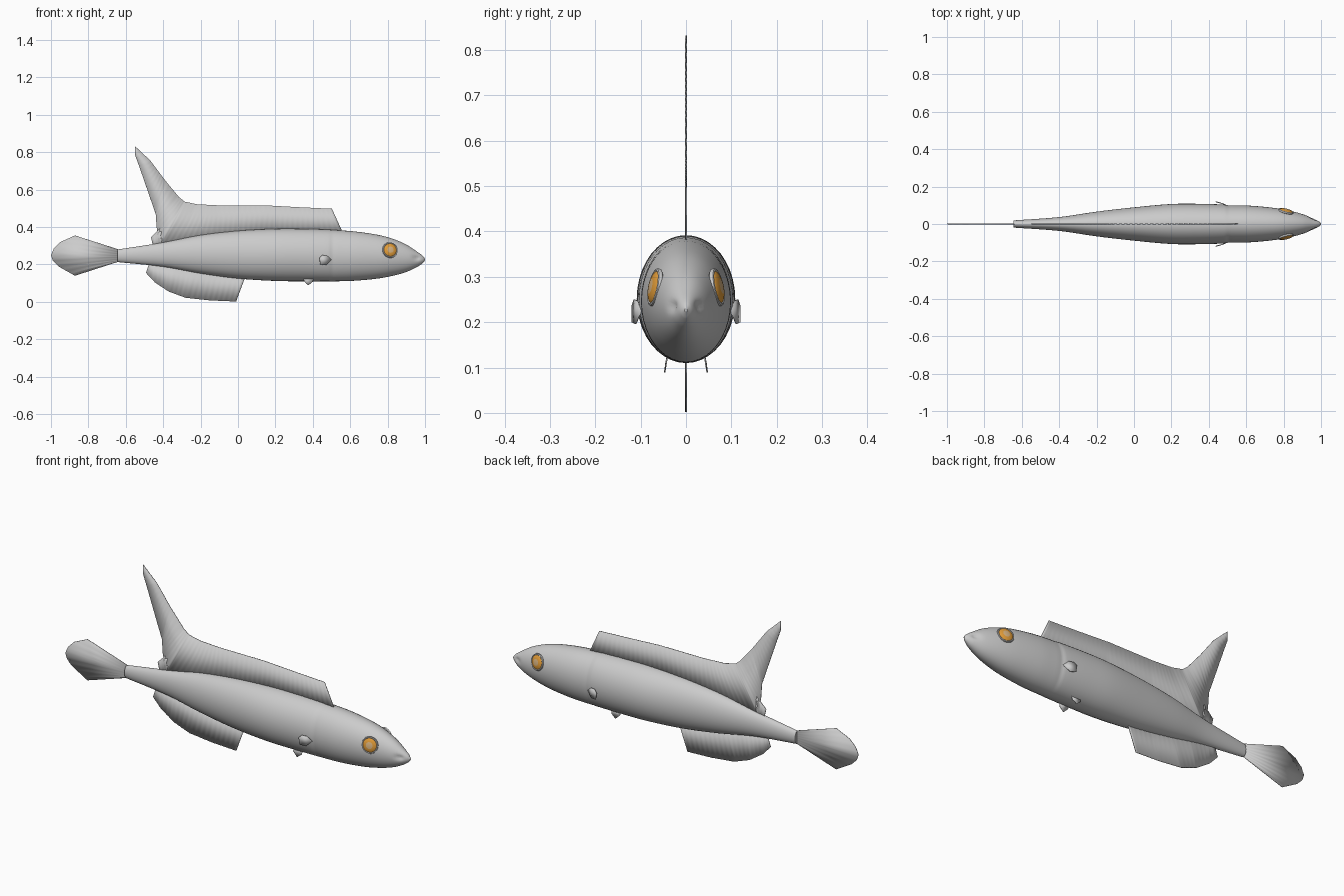
import bpy, bmesh, math
from mathutils import Vector

cube = bpy.data.objects.get("Cube")
if cube:
    bpy.data.objects.remove(cube, do_unlink=True)


def material(name, rgb):
    m = bpy.data.materials.new(name)
    m.use_nodes = True
    m.diffuse_color = (*rgb, 1)
    m.node_tree.nodes["Principled BSDF"].inputs["Base Color"].default_value = (*rgb, 1)
    return m


GREY = material("fish grey", (0.6, 0.6, 0.6))
ORANGE = material("eye orange", (0.75, 0.33, 0.04))
AMBER = material("pupil pale amber", (0.68, 0.45, 0.22))


def finish(name, bm, mats, angle=40):
    bmesh.ops.recalc_face_normals(bm, faces=bm.faces)
    mesh = bpy.data.meshes.new(name)
    bm.to_mesh(mesh)
    bm.free()
    for m in mats:
        mesh.materials.append(m)
    ob = bpy.data.objects.new(name, mesh)
    bpy.context.collection.objects.link(ob)
    bpy.ops.object.select_all(action="DESELECT")
    ob.select_set(True)
    bpy.context.view_layer.objects.active = ob
    bpy.ops.object.shade_smooth_by_angle(angle=math.radians(angle))
    return ob


def thicken(ob, t=0.003):
    mod = ob.modifiers.new("thickness", "SOLIDIFY")
    mod.thickness = t
    mod.offset = 0


def spline(pts, steps):
    """Smooth rows running through the given rows, by non-uniform Hermite in x."""
    pts = [Vector(p) for p in pts]
    slope = []
    for i in range(len(pts)):
        a, b = pts[max(i - 1, 0)], pts[min(i + 1, len(pts) - 1)]
        slope.append((b - a) / (b[0] - a[0]))
    out = []
    for i in range(len(pts) - 1):
        p, q = pts[i], pts[i + 1]
        h = q[0] - p[0]
        for k in range(steps):
            t = k / steps
            out.append(p * (2*t**3 - 3*t*t + 1) + slope[i] * h * (t**3 - 2*t*t + t)
                       + q * (3*t*t - 2*t**3) + slope[i + 1] * h * (t**3 - t*t))
    return out + [pts[-1]]


# Body: oval rings along x, each row is x, top, bottom, half width
stations = [
    (-0.645, 0.28, 0.213, 0.019), (-0.4, 0.318, 0.188, 0.037), (-0.2, 0.357, 0.152, 0.066),
    (0, 0.38, 0.125, 0.089), (0.2, 0.391, 0.112, 0.107), (0.35, 0.391, 0.11, 0.108),
    (0.48, 0.387, 0.11, 0.104), (0.52, 0.384, 0.11, 0.1), (0.62, 0.377, 0.113, 0.098),
    (0.74, 0.36, 0.124, 0.087), (0.82, 0.34, 0.138, 0.074), (0.9, 0.306, 0.16, 0.053),
    (0.96, 0.267, 0.188, 0.03), (0.988, 0.246, 0.208, 0.014), (1, 0.231, 0.222, 0.003)]
SIDES = 40
bm = bmesh.new()
rings = []
for x, top, low, wide in spline(stations, 5):
    mid, half = (top + low) / 2, (top - low) / 2
    # shallow groove behind the gill cover
    pinch = 1 - 0.025 * math.exp(-((x - 0.505) / 0.012) ** 2)
    ring = []
    for i in range(SIDES):
        a = math.tau * i / SIDES
        y, z = wide * pinch * math.cos(a), mid + half * math.sin(a)
        # dent at each corner of the mouth
        dent = math.exp(-((x - 0.958) / 0.018) ** 2 - ((z - 0.235) / 0.012) ** 2)
        ring.append(bm.verts.new((x, y * (1 - 0.28 * dent), z)))
    rings.append(ring)
for a, b in zip(rings, rings[1:]):
    for i in range(SIDES):
        j = (i + 1) % SIDES
        bm.faces.new((a[i], a[j], b[j], b[i]))
bm.faces.new(rings[0])
bm.faces.new(rings[-1])
finish("body", bm, [GREY])


def ray_fin(name, pairs, spacing=0.014, ripple=0.0007):
    """Thin fin between a root line and an outer line, faintly pleated into rays."""
    rows = []
    for p, q in zip(pairs, pairs[1:]):
        p, q = Vector(p), Vector(q)
        n = max(2, round((q - p).length / spacing / 1.4))
        rows += [p.lerp(q, k / n) for k in range(n)]
    rows.append(Vector(pairs[-1]))
    bm = bmesh.new()
    line = []
    for i, (rx, rz, tx, tz) in enumerate(rows):
        y = ripple * (-1) ** i
        line.append((bm.verts.new((rx, y, rz)), bm.verts.new((tx, y, tz))))
    for (a, b), (c, d) in zip(line, line[1:]):
        bm.faces.new((a, b, d, c))
    thicken(finish(name, bm, [GREY], 30))


# Each fin row is root x, root z, outer x, outer z
ray_fin("dorsal_fin", [
    (-0.55, 0.785, -0.55, 0.832), (-0.525, 0.715, -0.47, 0.757), (-0.44, 0.47, -0.39, 0.65),
    (-0.435, 0.4, -0.315, 0.56), (-0.42, 0.29, -0.285, 0.536), (-0.33, 0.29, -0.22, 0.522),
    (-0.1, 0.33, -0.1, 0.516), (0.15, 0.36, 0.15, 0.516), (0.35, 0.36, 0.33, 0.506),
    (0.565, 0.36, 0.502, 0.498)])
ray_fin("dorsal_rear_lobe", [
    (-0.45, 0.28, -0.465, 0.345), (-0.42, 0.28, -0.44, 0.37), (-0.4, 0.28, -0.41, 0.4)])
ray_fin("anal_fin", [
    (-0.47, 0.22, -0.492, 0.155), (-0.42, 0.21, -0.445, 0.105), (-0.33, 0.2, -0.37, 0.055),
    (-0.22, 0.18, -0.28, 0.022), (-0.1, 0.16, -0.15, 0.008), (0.045, 0.15, -0.01, 0.002)])
ray_fin("tail_fin", [
    (-0.63, 0.218, -0.872, 0.14), (-0.63, 0.228, -0.96, 0.19), (-0.63, 0.24, -0.99, 0.22),
    (-0.63, 0.248, -1, 0.25), (-0.63, 0.256, -0.985, 0.285), (-0.63, 0.266, -0.95, 0.32),
    (-0.63, 0.278, -0.872, 0.355)], spacing=0.018)


# Small paired fins, as bent plates on both sides
def side_fin(name, outline, side):
    bm = bmesh.new()
    bm.faces.new([bm.verts.new((x, side * y, z)) for x, y, z in outline])
    thicken(finish(name, bm, [GREY]))


pectoral = [(0.5, 0.098, 0.225), (0.475, 0.108, 0.248), (0.45, 0.114, 0.25),
            (0.435, 0.119, 0.235), (0.44, 0.119, 0.2), (0.47, 0.111, 0.196)]
pelvic = [(0.405, 0.04, 0.13), (0.35, 0.04, 0.13), (0.352, 0.044, 0.112), (0.376, 0.047, 0.089),
          (0.4, 0.044, 0.108)]


# Eyes: flattened ball with a paler centre, set in a raised socket rim
def eye(label, side):
    place = Vector((0.813, side * 0.068, 0.277))
    aim = Vector((0.25, side, 0.2)).to_track_quat("Z", "Y").to_matrix()
    bm = bmesh.new()
    bmesh.ops.create_uvsphere(bm, u_segments=32, v_segments=20, radius=1)
    for f in bm.faces:
        c = f.calc_center_median()
        f.material_index = int(c.z > 0 and math.hypot(c.x, c.y) < 0.42)
    for v in bm.verts:
        v.co = aim @ Vector((v.co.x * 0.037, v.co.y * 0.037, v.co.z * 0.013)) + place
    finish(label + "_eye", bm, [ORANGE, AMBER])

    bm = bmesh.new()
    around, tube, grid = 32, 8, []
    for i in range(around):
        a = math.tau * i / around
        row = []
        for k in range(tube):
            b = math.tau * k / tube
            r = 0.038 + 0.0045 * math.cos(b)
            co = Vector((r * math.cos(a), r * math.sin(a), 0.006 * math.sin(b)))
            row.append(bm.verts.new(aim @ co + place))
        grid.append(row)
    for i in range(around):
        a, b = grid[i], grid[(i + 1) % around]
        for k in range(tube):
            m = (k + 1) % tube
            bm.faces.new((a[k], b[k], b[m], a[m]))
    finish(label + "_eye_rim", bm, [GREY])


for label, side in (("left", 1), ("right", -1)):
    side_fin(label + "_pectoral_fin", pectoral, side)
    side_fin(label + "_pelvic_fin", pelvic, side)
    eye(label, side)
